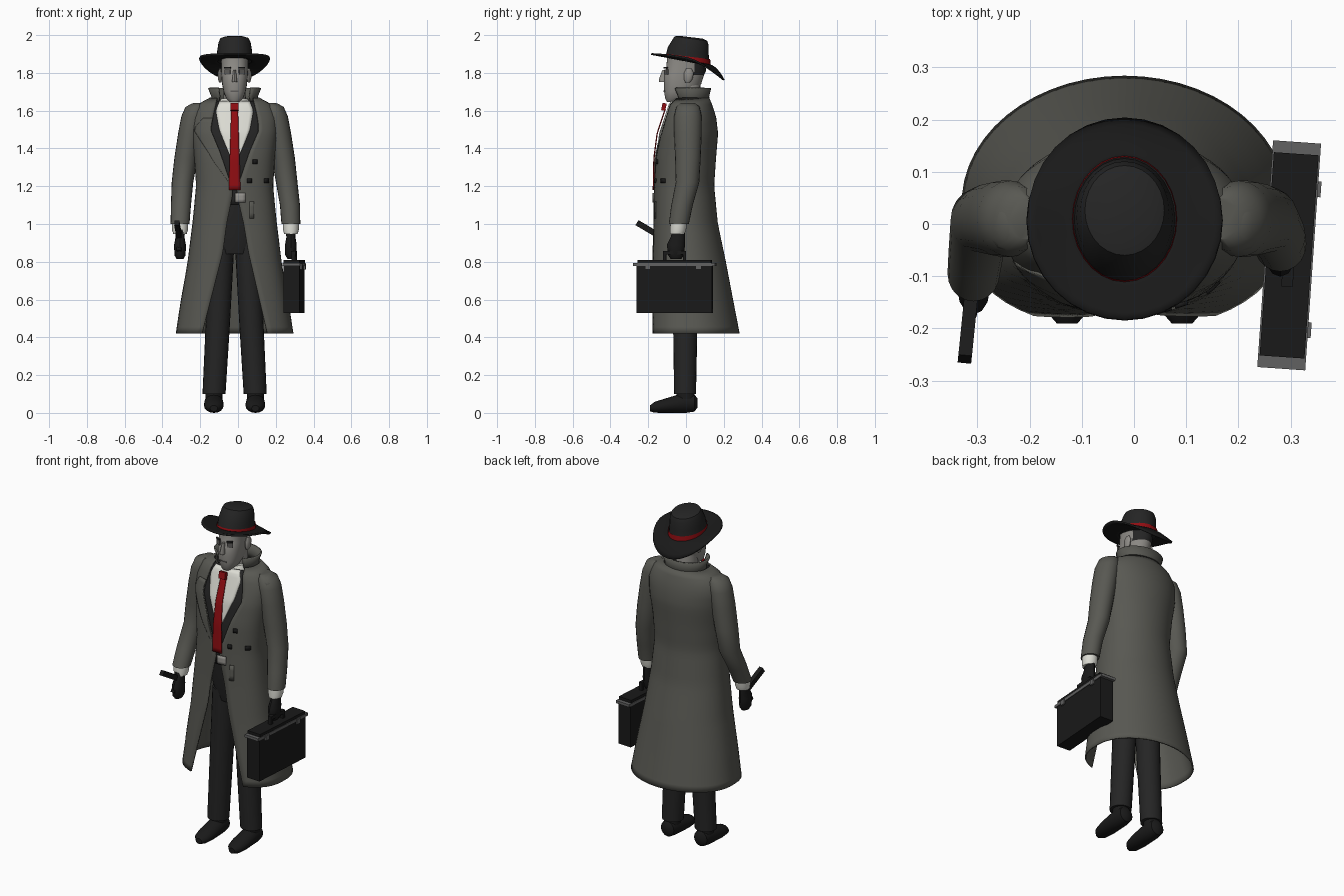
import bpy, bmesh, math
from mathutils import Matrix, Vector, Euler

if "Cube" in bpy.data.objects:
    bpy.data.objects.remove(bpy.data.objects["Cube"])

CX = -0.018  # body centre line


def material(name, *rgb):
    m = bpy.data.materials.new(name)
    m.use_nodes = True
    m.diffuse_color = (*rgb, 1)
    m.node_tree.nodes["Principled BSDF"].inputs["Base Color"].default_value = (*rgb, 1)
    return m


COAT = material("coat grey", .098, .098, .085)
DARK = material("suit charcoal", .018, .018, .018)
BLACK = material("black leather", .01, .01, .01)
RED = material("red silk", .28, .004, .006)
WHITE = material("white shirt", .72, .72, .66)
SKIN = material("grey skin", .27, .26, .24)
SHADE = material("dark skin", .11, .105, .1)
METAL = material("metal grey", .12, .12, .12)
BUCKLE = material("buckle silver", .3, .29, .27)


def finish(name, bm, mat, thick=0, angle=40):
    bmesh.ops.recalc_face_normals(bm, faces=bm.faces[:])
    me = bpy.data.meshes.new(name)
    bm.to_mesh(me)
    bm.free()
    ob = bpy.data.objects.new(name, me)
    bpy.context.collection.objects.link(ob)
    me.materials.append(mat)
    if thick:
        mod = ob.modifiers.new("thickness", "SOLIDIFY")
        mod.thickness, mod.offset = thick, 0
    bpy.ops.object.select_all(action="DESELECT")
    ob.select_set(True)
    bpy.context.view_layer.objects.active = ob
    bpy.ops.object.shade_smooth_by_angle(angle=math.radians(angle))
    return ob


def skin_rows(rows, closed=False, caps=False):
    """Bridge rows of points into a surface."""
    bm = bmesh.new()
    vs = [[bm.verts.new(p) for p in row] for row in rows]
    n = len(vs[0])
    for a, b in zip(vs, vs[1:]):
        for i in range(n if closed else n - 1):
            j = (i + 1) % n
            bm.faces.new((a[i], a[j], b[j], b[i]))
    if caps:
        bm.faces.new(vs[0])
        bm.faces.new(vs[-1])
    return bm


def loft(name, rings, mat, axis="z", n=20, p=1, caps=True, thick=0):
    """Oval rings (x, y, z, rx, r2[, shear]) stacked along z or y."""
    rows = []
    for x, y, z, rx, r2, *sh in rings:
        row = []
        for i in range(n):
            t = math.tau * i / n
            c = math.cos(t)
            c = math.copysign(abs(c) ** (p if c > 0 else 1), c) * r2
            s = math.sin(t) * rx
            if axis == "z":
                row.append((x + s, y - c, z + (sh[0] * (y - c) if sh else 0)))
            else:
                row.append((x + s, y, z + c))
        rows.append(row)
    return finish(name, skin_rows(rows, True, caps), mat, thick)


def box(name, loc, size, mat, rot=(0, 0, 0)):
    bm = bmesh.new()
    m = Matrix.LocRotScale(Vector(loc), Euler(rot), Vector(size))
    bmesh.ops.create_cube(bm, size=1, matrix=m)
    return finish(name, bm, mat, angle=20)


def lookup(table, z):
    """Linear interpolation in a table sorted by its first column."""
    z = min(max(z, table[0][0]), table[-1][0])
    for a, b in zip(table, table[1:]):
        if z <= b[0]:
            f = (z - a[0]) / (b[0] - a[0])
            return [u + (v - u) * f for u, v in zip(a[1:], b[1:])]


# Coat body: height, half width, front y, back y
BODY = [(.42, .308, -.2, .28), (.6, .28, -.19, .245), (.8, .245, -.18, .207),
        (1.0, .22, -.17, .165), (1.2, .2, -.165, .145), (1.35, .21, -.162, .155),
        (1.48, .225, -.145, .166), (1.57, .225, -.115, .155),
        (1.63, .195, -.095, .135), (1.665, .13, -.07, .12)]
# Front opening: height, right edge x, left edge x
OPEN = [(.42, -.19, .155), (.85, -.08, .055), (1.0, -.06, .03), (1.17, -.025, -.01),
        (1.22, -.04, .005), (1.38, -.095, .06), (1.5, -.145, .112),
        (1.58, -.13, .1), (1.665, -.11, .08)]


def body_point(t, z):
    hx, yf, yb = lookup(BODY, z)
    cy, hy, c = (yf + yb) / 2, (yb - yf) / 2, math.cos(t)
    return CX + hx * math.sin(t), cy - hy * math.copysign(abs(c) ** (.65 if c > 0 else 1), c), z


def angle_at(x, z):
    return math.asin(max(-.97, min(.97, (x - CX) / lookup(BODY, z)[0])))


def panel(name, z0, z1, edges, lift, mat, rows=16, cols=10, thick=.006):
    """Sheet that follows the chest; edges(z) gives its left and right x."""
    grid = []
    for r in range(rows + 1):
        z = z0 + (z1 - z0) * r / rows
        a, b = edges(z)
        row = []
        for c in range(cols + 1):
            x, y, _ = body_point(angle_at(a + (b - a) * c / cols, z), z)
            row.append((x, y - lift, z))
        grid.append(row)
    return finish(name, skin_rows(grid), mat, thick)


# Open coat
rows = []
for r in range(37):
    z = .42 + 1.245 * r / 36
    right, left = lookup(OPEN, z)
    a, b = angle_at(left, z), math.tau + angle_at(right, z)
    rows.append([body_point(a + (b - a) * i / 44, z) for i in range(45)])
finish("coat", skin_rows(rows), COAT, .008)

# Standing collar, open at the front
rows = []
for z, hx, yf, yb, a in [(1.64, .118, -.06, .12, .8), (1.675, .118, -.062, .118, .72),
                         (1.72, .136, -.078, .128, .68)]:
    ts = [a + (math.tau - 2 * a) * i / 28 for i in range(29)]
    rows.append([(CX + hx * math.sin(t), (yf + yb) / 2 - (yb - yf) / 2 * math.cos(t), z) for t in ts])
finish("coat_collar", skin_rows(rows), COAT, .01)

# Vest, shirt, tie and coat front details
SHIRT = [(1.34, .015), (1.42, .05), (1.5, .082), (1.6, .1), (1.65, .08)]
LAPEL = [(1.2, 0), (1.33, .05), (1.5, .09), (1.56, .05)]
TIE = [(1.18, .03), (1.22, .03), (1.64, .017)]


def around(table):
    return lambda z: (CX - lookup(table, z)[0], CX + lookup(table, z)[0])


def strip(a, b):
    return lambda z: (a, b)


panel("vest", 1.1, 1.65, lambda z: (lookup(OPEN, z)[0] - .02, lookup(OPEN, z)[1] + .02), -.014, DARK)
panel("shirt_front", 1.34, 1.65, around(SHIRT), -.006, WHITE)
panel("tie", 1.18, 1.61, around(TIE), .008, RED, cols=4)
box("tie_knot", (CX, -.117, 1.62), (.042, .022, .04), RED, (-.2, 0, 0))
panel("right_lapel", 1.2, 1.56,
      lambda z: (lookup(OPEN, z)[0] - lookup(LAPEL, z)[0], lookup(OPEN, z)[0]), .006, COAT)
panel("pocket_flap", 1.03, 1.12, strip(.06, .085), .005, COAT, 3, 3)
panel("belt_buckle", 1.115, 1.165, strip(-.015, .04), .008, BUCKLE, 3, 3)
for i, (x, z) in enumerate([(.09, 1.33), (.06, 1.23), (.15, 1.23)]):
    panel(f"button_{i + 1}", z - .012, z + .012, strip(x - .012, x + .012), .007, BLACK, 2, 2, .009)

# Trousers and shoes
loft("trouser_hips", [(CX, 0, .84, .11, .075), (CX, 0, .95, .14, .1), (CX, 0, 1.18, .15, .11)], DARK)
for side, s in (("right", -1), ("left", 1)):
    loft(f"{side}_trouser_leg", [(CX + s * .109, -.005, .1, .061, .058), (CX + s * .09, -.004, .45, .064, .064),
                                 (CX + s * .067, 0, .9, .066, .075)], DARK)
    fx = CX + s * .11
    loft(f"{side}_shoe", [(fx, .06, .052, .022, .025), (fx, .045, .052, .043, .045), (fx, 0, .052, .05, .052),
                          (fx, -.05, .047, .052, .047), (fx, -.11, .038, .052, .038),
                          (fx, -.165, .03, .042, .029), (fx, -.19, .024, .02, .016)], BLACK, "y", 16)
    loft(f"{side}_ankle", [(fx, 0, .06, .045, .05), (fx, -.005, .13, .045, .045)], BLACK)

    # Sleeve, shoulder pad, cuff and glove
    wy = -.095 if s < 0 else -.038
    wx = CX + s * (.289 if s < 0 else .298)
    loft(f"{side}_sleeve", [(CX + s * .19, .01, 1.64, .03, .04), (CX + s * .205, .01, 1.62, .055, .062),
                            (CX + s * .218, .01, 1.57, .064, .073), (CX + s * .235, .01, 1.48, .064, .073),
                            (CX + s * .257, .01, 1.35, .062, .068), (CX + s * .276, .008, 1.22, .057, .062),
                            (wx - s * .005, wy * .55, 1.1, .053, .057), (wx, wy, 1.0, .05, .053)], COAT)
    bm = bmesh.new()
    pad = Matrix.LocRotScale(Vector((CX + s * .222, .005, 1.6)), Euler((0, s * .6, 0)), Vector((.048, .058, .036)))
    bmesh.ops.create_uvsphere(bm, u_segments=16, v_segments=10, radius=1, matrix=pad)
    finish(f"{side}_shoulder_pad", bm, COAT)
    loft(f"{side}_shirt_cuff", [(wx, wy - .008, .948, .036, .038), (wx, wy - .004, .97, .042, .043),
                                (wx, wy, 1.015, .043, .044)], WHITE)
    hy = wy - (.03 if s < 0 else .015)
    loft(f"{side}_glove", [(wx, hy, .815, .018, .028), (wx, hy, .835, .03, .042), (wx, hy, .89, .031, .048),
                           (wx, hy + .01, .93, .024, .038), (wx, hy + .015, .97, .027, .034)], BLACK, n=12)

# Pistol in the right hand
aim = (-.53, 0, -.1)
box("pistol_barrel", (-.317, -.19, .966), (.026, .16, .03), BLACK, aim)
box("pistol_grip", (-.309, -.135, .895), (.024, .038, .1), BLACK, aim)

# Briefcase in the left hand
turn = Matrix.Translation((.297, -.06, 0)) @ Matrix.Rotation(math.radians(-4), 4, "Z")


def case_part(name, loc, size, mat):
    box(name, turn @ Vector(loc), size, mat, (0, 0, math.radians(-4)))


case_part("briefcase_body", (0, 0, .655), (.085, .4, .25), BLACK)
case_part("briefcase_rim", (0, 0, .785), (.092, .435, .016), METAL)
case_part("briefcase_lid", (0, 0, .798), (.086, .39, .024), BLACK)
case_part("handle_bar", (0, 0, .848), (.022, .12, .02), BLACK)
for y in (-.052, .052):
    case_part("handle_post", (0, y, .825), (.02, .016, .04), BLACK)
for y in (-.14, .13):
    case_part("briefcase_latch", (.046, y, .775), (.012, .03, .03), METAL)

# Head, neck and face
head = loft("head", [(CX, -.07, 1.645, .024, .03), (CX, -.05, 1.665, .045, .06), (CX, -.033, 1.7, .058, .083),
                     (CX, -.018, 1.74, .066, .098), (CX, -.01, 1.79, .07, .106), (CX, 0, 1.81, .071, .106),
                     (CX, 0, 1.88, .072, .1)], SKIN, n=28, p=.65)
head.data.materials.append(DARK)
for f in head.data.polygons:  # hair at the back
    f.material_index = int(f.center.z > 1.77 and f.center.y > .045)
loft("neck", [(CX, .02, 1.58, .065, .07), (CX, .015, 1.74, .055, .06)], SKIN)
loft("shirt_collar", [(CX, -.015, 1.6, .1, .085), (CX, -.01, 1.63, .088, .078), (CX, -.005, 1.665, .07, .066)], WHITE)
loft("nose", [(CX, -.122, 1.752, .015, .02), (CX, -.122, 1.765, .013, .022), (CX, -.113, 1.815, .007, .012)],
     SKIN, n=10)
box("mouth", (CX, -.114, 1.703), (.042, .008, .006), SHADE)
for side, s in (("right", -1), ("left", 1)):
    box(f"{side}_eye", (CX + s * .038, -.104, 1.805), (.032, .009, .026), SHADE, (0, 0, s * .42))
    box(f"{side}_eyebrow", (CX + s * .038, -.107, 1.826), (.036, .009, .008), DARK, (0, 0, s * .42))
    ear = CX + s * .076
    loft(f"{side}_ear", [(ear, .008, 1.75, .006, .012), (ear, .012, 1.765, .012, .022),
                         (ear, .015, 1.8, .013, .026), (ear, .015, 1.822, .006, .014)], SKIN, n=12)

# Hat: drooping brim, crown and band
rows = []
for r in range(7):
    f = r / 6
    row = []
    for i in range(32):
        t = math.tau * i / 32
        s, c = math.sin(t), math.cos(t)
        y = .008 - (.115 + .077 * f) * c
        z = 1.865 - .19 * y + f * f * (.015 * s * s - .065 * max(0, -c) ** 1.5)
        row.append((CX + (.09 + .097 * f) * s, y, z))
    rows.append(row)
finish("hat_brim", skin_rows(rows, True), BLACK, .009)
loft("hat_crown", [(CX, .008, 1.862, .097, .118, -.19), (CX, .012, 1.92, .092, .108, -.17),
                   (CX, .024, 1.965, .085, .096, -.15), (CX, .026, 1.985, .076, .086, -.14),
                   (CX, .026, 1.992, .055, .064, -.12)], DARK, n=28)
loft("hat_band", [(CX, .009, 1.862, .101, .122, -.19), (CX, .01, 1.888, .0985, .118, -.12)], RED, n=28, caps=False)
